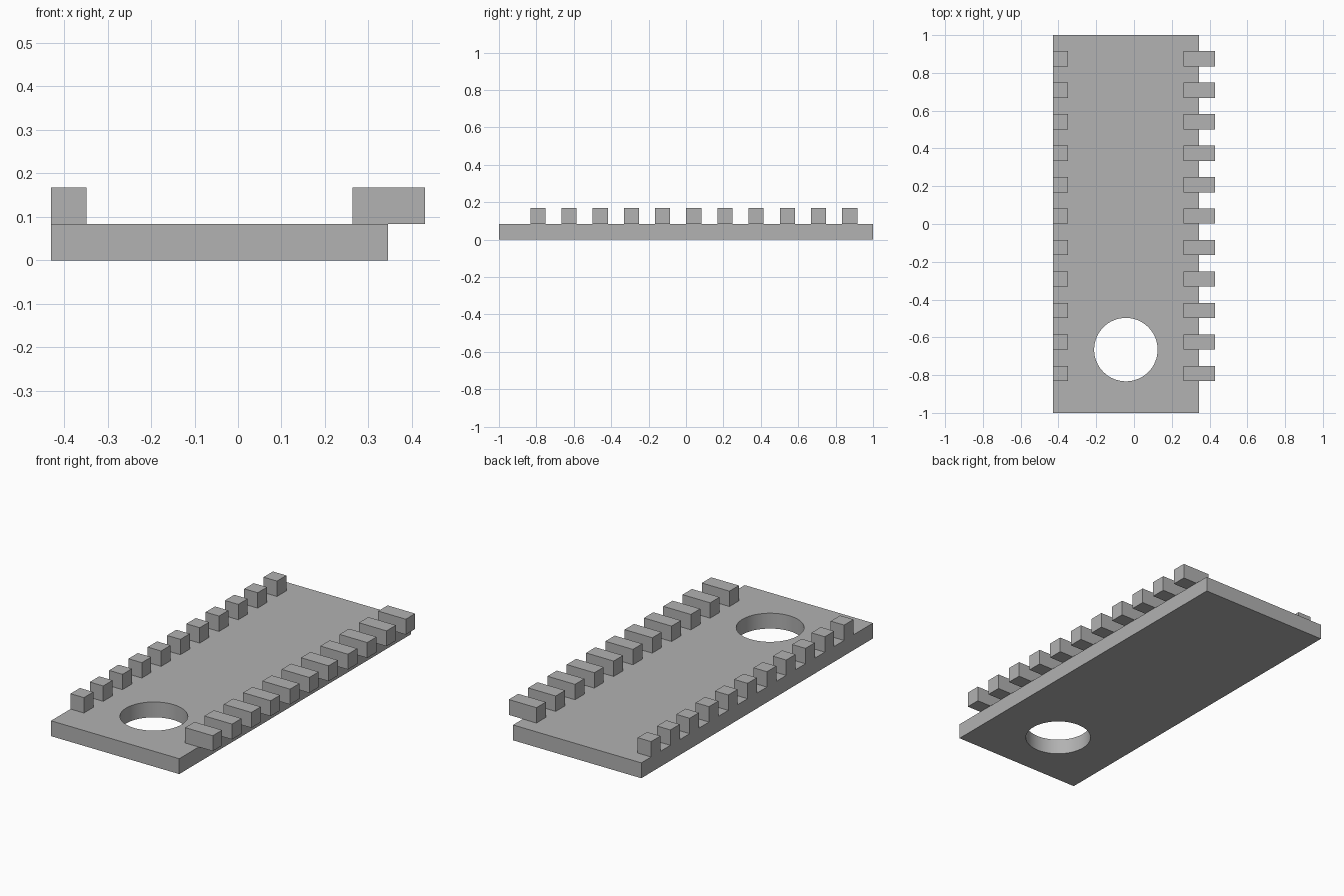
import bpy
import math

default = bpy.data.objects.get("Cube")
if default:
    bpy.data.objects.remove(default, do_unlink=True)

grey = bpy.data.materials.new("mid_grey")
grey.use_nodes = True
COLOUR = (0.445, 0.445, 0.445, 1)
grey.diffuse_color = COLOUR
grey.node_tree.nodes["Principled BSDF"].inputs["Base Color"].default_value = COLOUR

THICK = 0.084            # plate thickness, also the tooth height
TOOTH = 0.081            # tooth width along the plate
PITCH = 1 / 6            # spacing between teeth
LEFT, RIGHT = -0.43, 0.345


def box(name, x0, x1, y0, y1, z0, z1):
    """Axis-aligned box between the given limits."""
    bpy.ops.mesh.primitive_cube_add(
        size=1, location=((x0 + x1) / 2, (y0 + y1) / 2, (z0 + z1) / 2))
    obj = bpy.context.object
    obj.name = name
    obj.scale = (x1 - x0, y1 - y0, z1 - z0)
    bpy.ops.object.transform_apply(location=False, rotation=False, scale=True)
    obj.data.materials.append(grey)
    return obj


# Base plate with a round through-hole near the front
plate = box("base_plate", LEFT, RIGHT, -1, 1, 0, THICK)
bpy.ops.mesh.primitive_cylinder_add(
    vertices=64, radius=0.168, depth=1, location=(-0.043, -0.665, 0))
cutter = bpy.context.object
cutter.name = "hole_cutter"
cutter.hide_render = True
cutter.data.materials.append(grey)

bpy.ops.object.select_all(action="DESELECT")
plate.select_set(True)
bpy.context.view_layer.objects.active = plate
cut = plate.modifiers.new("hole", "BOOLEAN")
cut.operation = "DIFFERENCE"
cut.solver = "EXACT"
cut.object = cutter
bpy.ops.object.modifier_apply(modifier=cut.name)
bpy.data.objects.remove(cutter, do_unlink=True)
bpy.ops.object.shade_smooth_by_angle(angle=math.radians(30))

# Rows of teeth: short ones flush with one edge, long ones overhanging the other
for row, x0, x1 in (("short_tooth", LEFT, -0.349), ("long_tooth", 0.263, 0.43)):
    first = box(row, x0, x1, -0.832, -0.832 + TOOTH, THICK, 2 * THICK)
    teeth = first.modifiers.new("row", "ARRAY")
    teeth.count = 11
    teeth.use_relative_offset = False
    teeth.use_constant_offset = True
    teeth.constant_offset_displace = (0, PITCH, 0)
    bpy.ops.object.modifier_apply(modifier=teeth.name)
    first.name = row + "_row"
